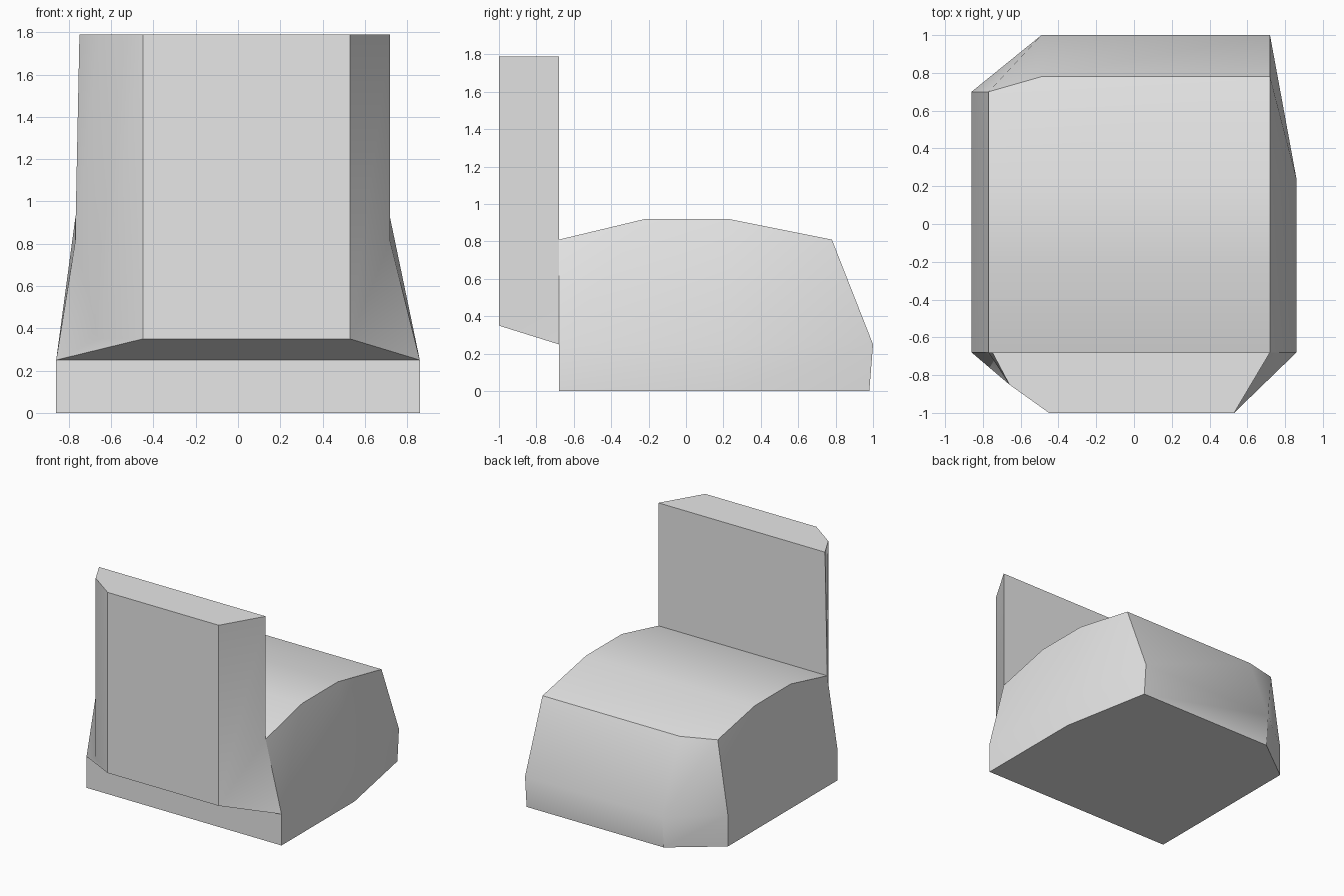
import bpy, bmesh, math
from mathutils import Vector

cube = bpy.data.objects.get("Cube")
if cube:
    bpy.data.objects.remove(cube, do_unlink=True)

mat = bpy.data.materials.new("light_grey")
mat.use_nodes = True
grey = (0.8, 0.8, 0.8, 1)
mat.diffuse_color = grey
bsdf = next(n for n in mat.node_tree.nodes if n.type == 'BSDF_PRINCIPLED')
bsdf.inputs["Base Color"].default_value = grey

# Shared corner points, by name
pts = {}


def ring(prefix, z, outline):
    for i, (x, y) in enumerate(outline):
        pts[f"{prefix}{i}"] = Vector((x, y, z))


def build(name, faces):
    """Make a smooth-shaded part from faces given as corner names."""
    bm = bmesh.new()
    verts = {}
    for face in faces:
        for k in face.split():
            if k not in verts:
                verts[k] = bm.verts.new(pts[k])
        bm.faces.new([verts[k] for k in face.split()])
    bmesh.ops.recalc_face_normals(bm, faces=bm.faces)
    mesh = bpy.data.meshes.new(name)
    bm.to_mesh(mesh)
    bm.free()
    mesh.materials.append(mat)
    obj = bpy.data.objects.new(name, mesh)
    bpy.context.collection.objects.link(obj)
    bpy.ops.object.select_all(action='DESELECT')
    obj.select_set(True)
    bpy.context.view_layer.objects.active = obj
    bpy.ops.object.shade_smooth_by_angle(angle=math.radians(30))


# Base outline at the ground and at the widest level
for prefix, z, back in (("foot", 0, 0.98), ("belt", 0.25, 1.0)):
    ring(prefix, z, [(0.86, -0.68), (0.86, 0.24), (0.72, back),
                     (-0.49, back), (-0.86, 0.70), (-0.86, -0.68)])

# Arched top: one profile swept from side to side, with a cut back corner
arch = [(-0.68, 0.81), (-0.22, 0.92), (0.23, 0.92), (0.78, 0.81)]
for i, (y, z) in enumerate(arch):
    pts[f"r{i}"] = Vector((0.72, y, z))
    pts[f"l{i}"] = Vector((-0.77, y, z))
pts["l3"].x = -0.49
pts["corner"] = Vector((-0.77, 0.70, 0.826))

# Base: skirt, ground face, arched top, side walls, back
skirt = [f"foot{i} foot{(i + 1) % 6} belt{(i + 1) % 6} belt{i}" for i in range(6)]
build("base", skirt + [
    " ".join(f"foot{i}" for i in range(6)),
    "r0 r1 l1 l0", "r1 r2 l2 l1", "r2 r3 l3 corner l2",
    "belt0 r0 r1", "belt0 r1 r2 belt1", "belt1 r2 r3", "belt1 r3 belt2",
    "belt5 l0 l1", "belt5 l1 l2 belt4", "belt4 l2 corner",
    "belt4 corner belt3", "corner l3 belt3", "belt2 r3 l3 belt3",
])

# Upright block: same outline at its top and its overhanging lower edge
block = [(0.72, -0.68), (0.53, -1), (-0.45, -1), (-0.66, -0.85), (-0.75, -0.68)]
ring("top", 1.79, block)
ring("low", 0.35, block)
build("upright_block", [
    " ".join(f"top{i}" for i in range(5)),
    "top0 r0 l0 top4",
    "top1 low1 low2 top2", "top2 low2 low3 top3",
    "top0 top1 low1 r0", "r0 low1 belt0",
    "top3 low3 l0 top4", "low3 belt5 l0",
    "belt0 belt5 low2 low1", "belt5 low3 low2",
])
